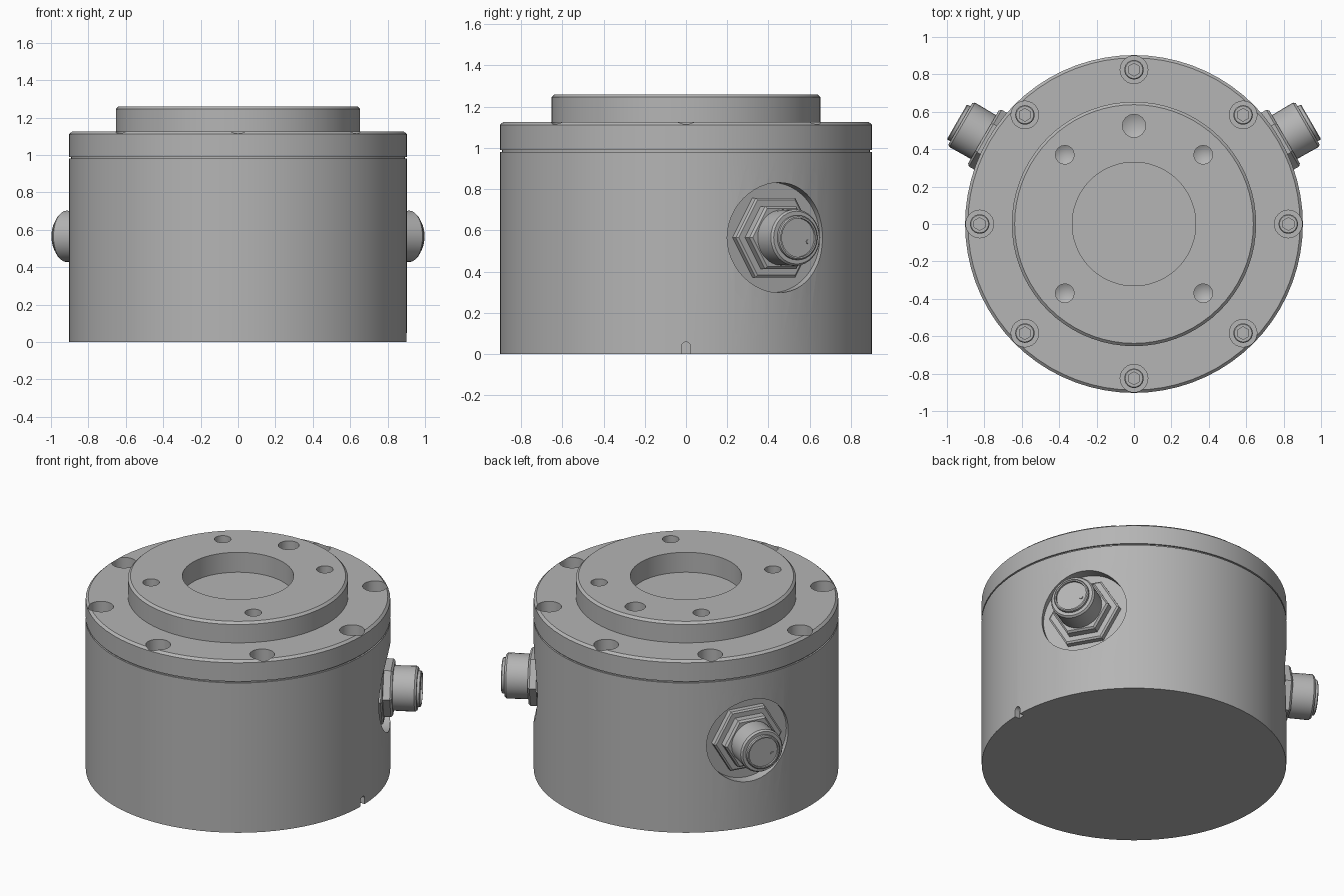
import bpy, bmesh, math
from mathutils import Matrix, Vector

if "Cube" in bpy.data.objects:
    bpy.data.objects.remove(bpy.data.objects["Cube"])

steel = bpy.data.materials.new("grey steel")
steel.diffuse_color = (0.46, 0.46, 0.46, 1)
steel.use_nodes = True
steel.node_tree.nodes["Principled BSDF"].inputs["Base Color"].default_value = steel.diffuse_color


def lathe(name, profile, sides, place=Matrix(), turn=0.0):
    """Revolve (radius, height) points that start and end on the axis."""
    bm = bmesh.new()
    rings = []
    for r, h in profile:
        if r == 0:
            rings.append([bm.verts.new((0, 0, h))])
        else:
            rings.append([bm.verts.new((r * math.cos(a), r * math.sin(a), h)) for a in
                          (turn + 2 * math.pi * i / sides for i in range(sides))])
    for low, high in zip(rings, rings[1:]):
        for i in range(sides):
            j = (i + 1) % sides
            if len(low) == 1:
                bm.faces.new((low[0], high[j], high[i]))
            elif len(high) == 1:
                bm.faces.new((low[i], low[j], high[0]))
            else:
                bm.faces.new((low[i], low[j], high[j], high[i]))
    # merge the flat end fans into single faces
    poles = [ring[0] for ring in rings if len(ring) == 1]
    flat = [v for v in poles if all(abs(e.other_vert(v).co.z - v.co.z) < 1e-6 for e in v.link_edges)]
    bmesh.ops.dissolve_verts(bm, verts=flat)
    bmesh.ops.recalc_face_normals(bm, faces=bm.faces[:])
    bm.transform(place)
    mesh = bpy.data.meshes.new(name)
    bm.to_mesh(mesh)
    bm.free()
    mesh.materials.append(steel)
    obj = bpy.data.objects.new(name, mesh)
    bpy.context.collection.objects.link(obj)
    return obj


def smooth(obj, angle=30):
    bpy.ops.object.select_all(action='DESELECT')
    obj.select_set(True)
    bpy.context.view_layer.objects.active = obj
    bpy.ops.object.shade_smooth_by_angle(angle=math.radians(angle))


def cut(obj, cutters):
    """Subtract every cutter, bake the result and remove the cutters."""
    for c in cutters:
        c.hide_render = True
        mod = obj.modifiers.new("cut", 'BOOLEAN')
        mod.operation, mod.solver, mod.object = 'DIFFERENCE', 'EXACT', c
    baked = bpy.data.meshes.new_from_object(
        obj.evaluated_get(bpy.context.evaluated_depsgraph_get()))
    obj.modifiers.clear()
    obj.data = baked
    for c in cutters:
        bpy.data.objects.remove(c)


def rod(r, h0, h1):
    return [(0, h0), (r, h0), (r, h1), (0, h1)]


# housing with lid groove, raised mounting plate and central recess
housing = lathe("housing", [
    (0, 0), (0.903, 0), (0.903, 0.98), (0.893, 0.98), (0.893, 0.99), (0.903, 0.99),
    (0.903, 1.112), (0.888, 1.126), (0.653, 1.126), (0.653, 1.246), (0.638, 1.26),
    (0.33, 1.26), (0.33, 1.13), (0, 1.13)], 72)

cutters = []
# screw counterbores around the lid
screw_spots = [(0.825 * math.cos(a), 0.825 * math.sin(a)) for a in
               (math.pi / 4 * i for i in range(8))]
for x, y in screw_spots:
    cutters.append(lathe("cutter", rod(0.074, 1.02, 1.2), 24, Matrix.Translation((x, y, 0))))

# drilled holes with cone-shaped bottoms in the mounting plate
drills = [(sx * 0.37, sy * 0.37, 0.05) for sx in (-1, 1) for sy in (-1, 1)]
for x, y, r in drills + [(0, 0.525, 0.062)]:
    cutters.append(lathe("cutter", [(0, 1.09), (r, 1.12), (r, 1.3), (0, 1.3)], 16,
                         Matrix.Translation((x, y, 0))))


# frames whose z axis points outward along each connector
def outward(degrees):
    a = math.radians(degrees)
    axis = Vector((math.cos(a), math.sin(a), 0))
    side = Vector((0, 0, 1)).cross(axis)
    frame = Matrix((side, Vector((0, 0, 1)), axis)).transposed().to_4x4()
    return Matrix.Translation((0, 0, 0.565)) @ frame


frames = {"right": outward(30), "left": outward(150)}
for frame in frames.values():
    cutters.append(lathe("cutter", rod(0.267, 0.835, 1.1), 48, frame))

# round-topped key notch at the bottom edge
notch = Matrix.Translation((0, 0, 0.037)) @ Matrix.Rotation(math.pi / 2, 4, 'Y')
cutters.append(lathe("cutter", rod(0.022, 0.87, 1.0), 16, notch))
bpy.ops.mesh.primitive_cube_add(size=1)
slot = bpy.context.object
slot.data.transform(Matrix.Translation((0.935, 0, 0.0)) @ Matrix.Diagonal((0.13, 0.043, 0.074, 1)))
slot.data.materials.append(steel)
cutters.append(slot)

cut(housing, cutters)
smooth(housing)

# socket-head screws
for n, (x, y) in enumerate(screw_spots):
    screw = lathe(f"screw_{n + 1}", [
        (0, 1.01), (0.052, 1.01), (0.052, 1.055), (0.047, 1.06), (0, 1.06)], 24,
        Matrix.Translation((x, y, 0)))
    cut(screw, [lathe("cutter", rod(0.034, 1.03, 1.1), 6, Matrix.Translation((x, y, 0)), math.pi / 6)])
    smooth(screw)

# cable connectors: wide nut, small nut, barrel and plug tip
for side, frame in frames.items():
    smooth(lathe(f"{side}_wide_nut", [
        (0, 0.825), (0.222, 0.825), (0.222, 0.868), (0.21, 0.876), (0, 0.876)], 6, frame), 10)
    smooth(lathe(f"{side}_small_nut", [
        (0, 0.87), (0.175, 0.87), (0.175, 0.918), (0.163, 0.93), (0, 0.93)], 6, frame), 10)
    smooth(lathe(f"{side}_barrel", [
        (0, 0.92), (0.135, 0.92), (0.137, 1.06), (0.128, 1.072), (0.108, 1.072),
        (0.108, 1.088), (0.102, 1.093), (0.094, 1.093), (0.094, 1.08), (0, 1.08)], 32, frame))
    # key pin on the plug face
    key = frame @ Matrix.Translation((0.06, -0.02, 0))
    smooth(lathe(f"{side}_key_pin", rod(0.011, 1.075, 1.086), 10, key))
